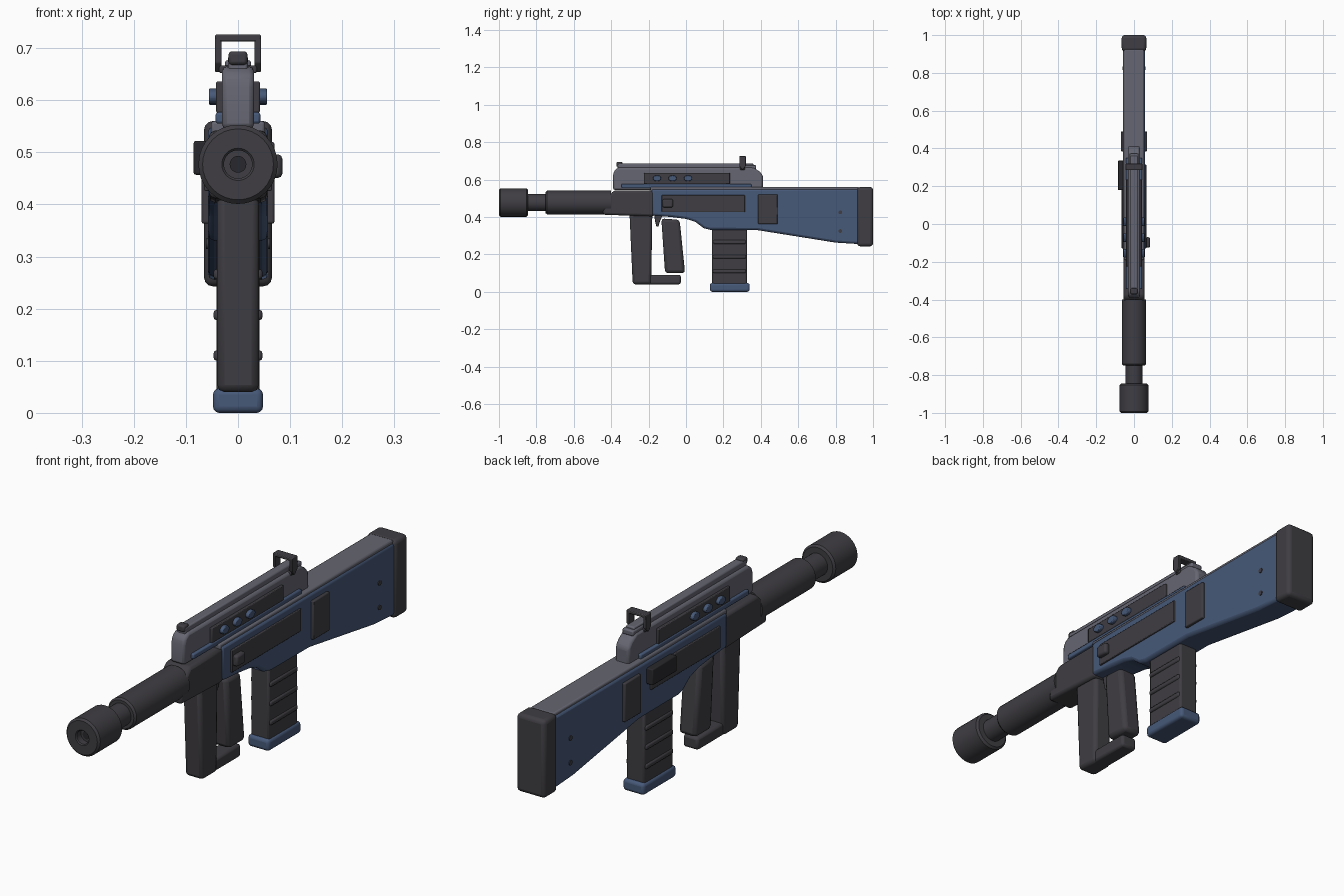
import bpy, bmesh, math
from mathutils import Vector, Matrix

cube = bpy.data.objects.get("Cube")
if cube:
    bpy.data.objects.remove(cube)


def material(name, rgb):
    m = bpy.data.materials.new(name)
    m.use_nodes = True
    m.diffuse_color = (*rgb, 1)
    m.node_tree.nodes["Principled BSDF"].inputs["Base Color"].default_value = (*rgb, 1)
    return m


DARK = material("charcoal", (0.05, 0.047, 0.055))
BLUE = material("slate blue", (0.062, 0.1, 0.19))
GREY = material("steel grey", (0.13, 0.132, 0.165))
BLACK = material("black", (0.022, 0.022, 0.026))


def finish(name, bm, mat, bevel=0.0, segments=2):
    bmesh.ops.recalc_face_normals(bm, faces=bm.faces)
    mesh = bpy.data.meshes.new(name)
    bm.to_mesh(mesh)
    bm.free()
    mesh.materials.append(mat)
    ob = bpy.data.objects.new(name, mesh)
    bpy.context.collection.objects.link(ob)
    if bevel:
        mod = ob.modifiers.new("rounded edges", "BEVEL")
        mod.width, mod.segments, mod.limit_method = bevel, segments, "ANGLE"
        mod.angle_limit = math.radians(25)
    bpy.ops.object.select_all(action="DESELECT")
    ob.select_set(True)
    bpy.context.view_layer.objects.active = ob
    bpy.ops.object.shade_smooth_by_angle(angle=math.radians(35))
    return ob


def slab(name, points, x0, x1, mat, bevel=0.0, segments=2):
    """Side outline in (y, z), extruded across x."""
    bm = bmesh.new()
    face = bm.faces.new([bm.verts.new((x0, y, z)) for y, z in points])
    new = bmesh.ops.extrude_face_region(bm, geom=[face])["geom"]
    bmesh.ops.translate(bm, vec=(x1 - x0, 0, 0),
                        verts=[v for v in new if isinstance(v, bmesh.types.BMVert)])
    return finish(name, bm, mat, bevel, segments)


def box(name, x, y, z, mat, bevel=0.0, segments=2):
    return slab(name, [(y[0], z[0]), (y[1], z[0]), (y[1], z[1]), (y[0], z[1])],
                x[0], x[1], mat, bevel, segments)


def lathe(name, profile, z, mat, sides=32):
    """Outline in (y, radius), spun around the barrel axis."""
    bm = bmesh.new()
    verts = [bm.verts.new((0, y, z + r)) for y, r in profile]
    edges = [bm.edges.new(pair) for pair in zip(verts, verts[1:])]
    bmesh.ops.spin(bm, geom=verts + edges, cent=(0, 0, z), axis=(0, 1, 0),
                   angle=math.tau, steps=sides)
    bmesh.ops.remove_doubles(bm, verts=bm.verts, dist=0.0001)
    return finish(name, bm, mat)


def stud(name, x, y, z, depth, ry, rz, mat, sides=16, bevel=0.0):
    """Short round peg along x."""
    bm = bmesh.new()
    bmesh.ops.create_cone(bm, cap_ends=True, segments=sides, radius1=1, radius2=1, depth=1)
    bm.transform(Matrix.Translation((x, y, z)) @ Matrix.Diagonal((depth, ry, rz, 1))
                 @ Matrix.Rotation(math.pi / 2, 4, "Y"))
    return finish(name, bm, mat, bevel)


# Barrel, from muzzle to handguard
AXIS = 0.477
lathe("muzzle", [(-0.97, 0), (-0.97, 0.027), (-0.996, 0.027), (-1, 0.031), (-1, 0.068),
                 (-0.992, 0.076), (-0.853, 0.076), (-0.845, 0.068), (-0.845, 0)], AXIS, DARK)
lathe("bore", [(-0.974, 0), (-0.974, 0.016), (-0.968, 0.016)], AXIS, BLACK)
lathe("barrel", [(-0.86, 0), (-0.86, 0.045), (-0.74, 0.045), (-0.74, 0)], AXIS, DARK)
lathe("barrel_shroud", [(-0.75, 0), (-0.75, 0.057), (-0.742, 0.064), (-0.4, 0.064), (-0.4, 0)],
      AXIS, DARK)
slab("handguard", [(-0.445, 0.412), (-0.17, 0.403), (-0.17, 0.542), (-0.385, 0.542), (-0.435, 0.49)],
     -0.056, 0.056, DARK, 0.012)

# Stock and body
slab("body", [(-0.185, 0.408), (-0.08, 0.4), (0, 0.39), (0.05, 0.374), (0.095, 0.34), (0.13, 0.331),
              (0.38, 0.33), (0.8, 0.263), (0.93, 0.255), (0.93, 0.55), (-0.185, 0.55)],
     -0.058, 0.058, BLUE, 0.012)
box("top_cover", (-0.052, 0.052), (-0.19, 0.925), (0.53, 0.56), GREY, 0.006)
box("butt_pad", (-0.065, 0.065), (0.915, 1.0), (0.243, 0.56), DARK, 0.016, 3)

# Upper housing with rail and front sight
slab("upper_housing", [(-0.39, 0.545), (0.412, 0.545), (0.412, 0.62), (0.395, 0.642), (0.36, 0.665),
                       (-0.36, 0.665), (-0.382, 0.65), (-0.39, 0.625)], -0.031, 0.031, GREY, 0.01)
box("top_rail", (-0.019, 0.019), (-0.365, 0.36), (0.655, 0.686), GREY, 0.005)
box("rail_end", (-0.025, 0.025), (0.3, 0.375), (0.655, 0.677), GREY, 0.005)
box("front_sight", (-0.018, 0.018), (-0.372, -0.34), (0.668, 0.694), DARK, 0.006)

# Rear sight frame
box("rear_sight_bar", (-0.044, 0.044), (0.285, 0.32), (0.713, 0.726), DARK, 0.003)
box("rear_sight_base", (-0.036, 0.036), (0.29, 0.315), (0.652, 0.667), DARK, 0.003)

# Details repeated on both sides
for side, s in (("left", 1), ("right", -1)):
    def span(a, b):
        return sorted((s * a, s * b))
    slab(side + "_rear_sight_post", [(0.285, 0.72), (0.285, 0.672), (0.302, 0.653), (0.32, 0.672),
                                     (0.32, 0.72)], *span(0.032, 0.044), DARK, 0.002)
    box(side + "_housing_panel", span(0.02, 0.042), (-0.225, 0.235), (0.576, 0.636), DARK, 0.003)
    box(side + "_trim_strip", span(0.02, 0.043), (-0.345, 0.35), (0.555, 0.577), BLUE, 0.005)
    box(side + "_body_panel", span(0.04, 0.065), (-0.13, 0.315), (0.426, 0.517), DARK, 0.003)
    box(side + "_rear_panel", span(0.04, 0.07), (0.385, 0.49), (0.363, 0.52), DARK, 0.004)
    for i, y in enumerate((-0.155, -0.072, 0.011)):
        stud(f"{side}_button_{i + 1}", s * 0.044, y, 0.607, 0.024, 0.023, 0.016, BLUE, 12, 0.003)
    for i, z in enumerate((0.325, 0.425)):
        stud(f"{side}_rivet_{i + 1}", s * 0.057, 0.825, z, 0.008, 0.01, 0.01, DARK)
    for i in range(3):
        z = 0.11 + i * 0.078
        box(f"{side}_magazine_rib_{i + 1}", span(0.03, 0.047), (0.145, 0.32), (z - 0.01, z + 0.01),
            DARK, 0.006)

box("charging_handle", (0.06, 0.085), (-0.125, -0.07), (0.451, 0.496), DARK, 0.008)
box("ejection_block", (-0.085, -0.05), (0.18, 0.335), (0.457, 0.522), BLACK, 0.004)

# Grips, trigger and guard
slab("foregrip", [(-0.302, 0.42), (-0.18, 0.42), (-0.186, 0.04), (-0.285, 0.04)],
     -0.04, 0.04, DARK, 0.014)
box("lower_guard", (-0.034, 0.034), (-0.27, -0.028), (0.04, 0.091), DARK, 0.01)
slab("rear_grip", [(-0.132, 0.392), (-0.034, 0.385), (-0.005, 0.1), (-0.112, 0.1)],
     -0.04, 0.04, DARK, 0.016)
slab("trigger", [(-0.17, 0.41), (-0.125, 0.41), (-0.14, 0.375), (-0.148, 0.348), (-0.158, 0.348),
                 (-0.165, 0.375)], -0.014, 0.014, DARK, 0.003)

# Magazine
box("magazine", (-0.041, 0.041), (0.14, 0.326), (0.03, 0.345), DARK, 0.008)
box("magazine_base", (-0.048, 0.048), (0.128, 0.34), (0, 0.047), BLUE, 0.012, 3)
